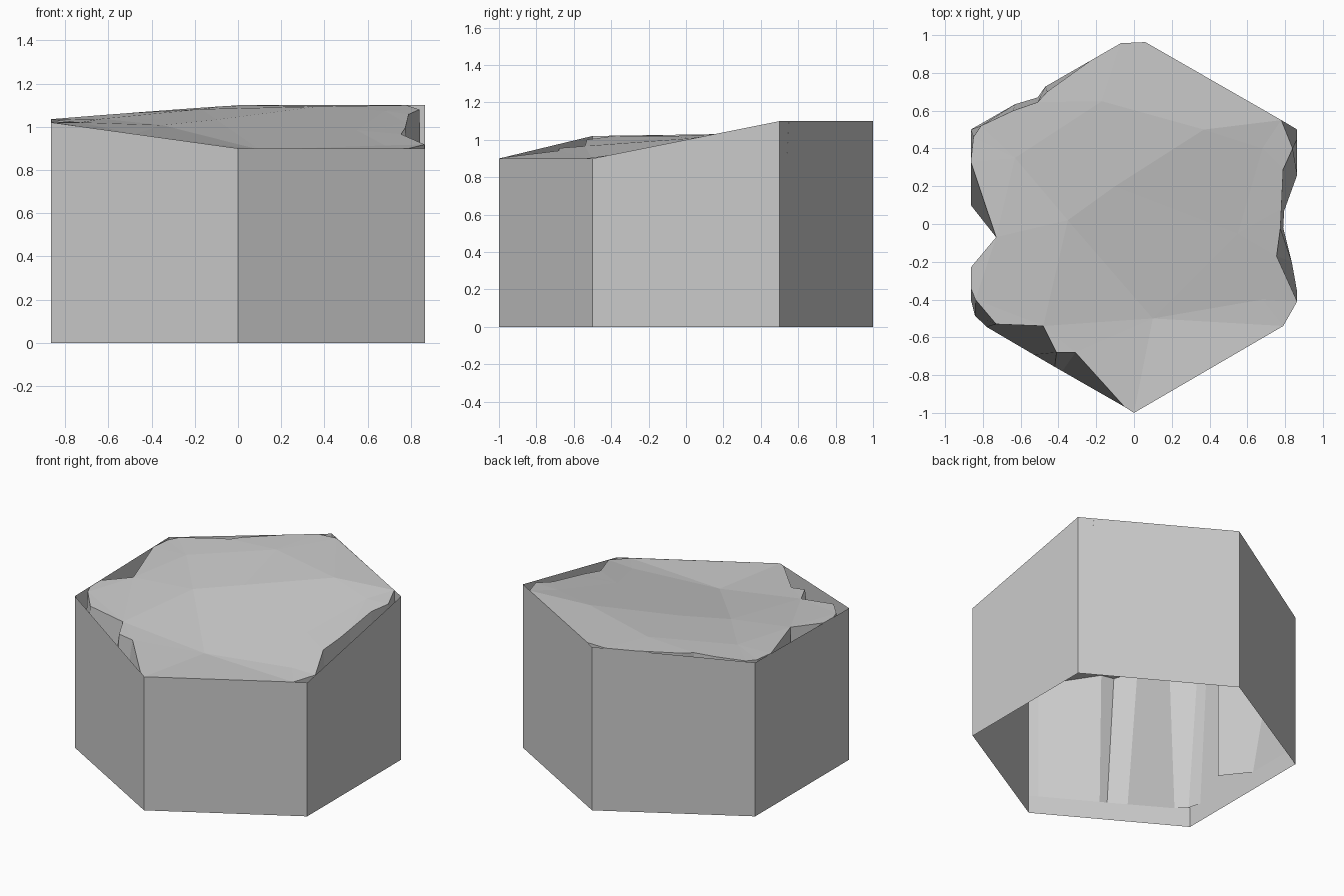
import bpy
import math
from mathutils import Vector
from mathutils.geometry import delaunay_2d_cdt

if "Cube" in bpy.data.objects:
    bpy.data.objects.remove(bpy.data.objects["Cube"])


def add_mesh(name, verts, faces):
    mesh = bpy.data.meshes.new(name)
    mesh.from_pydata(verts, [], faces)
    mesh.update()
    obj = bpy.data.objects.new(name, mesh)
    bpy.context.collection.objects.link(obj)
    return obj


def ground_height(x, y):
    """Ramp rising to the back, levelling out toward the left side."""
    ramp = 1 + max(-0.1, min(0.1, 0.2 * y))
    t = max(0.0, -x / 0.866)
    return ramp * (1 - t) + (1.028 + 0.015 * y) * t


# Open hexagonal wall with a sloping upper rim
corners = [(math.cos(math.radians(a)), math.sin(math.radians(a))) for a in range(30, 390, 60)]
wall_verts = [(x, y, 0) for x, y in corners] + [(x, y, ground_height(x, y)) for x, y in corners]
add_mesh("hex_wall", wall_verts, [(i, (i + 1) % 6, (i + 1) % 6 + 6, i + 6) for i in range(6)])

# Rocky ground rim: x, y on top, then x, y of the foot below when it differs
rim = [
    (0, -1), (.79, -.54), (.864, -.41, .864, -.36), (.755, -.17, .835, -.2),
    (.775, -.02, .79, -.02), (.78, .08, .795, .07), (.79, .29, .864, .26),
    (.84, .4, .864, .45), (.78, .55, .864, .5),
    (.06, .963), (-.07, .957),
    (-.23, .865), (-.46, .7, -.47, .727), (-.51, .645, -.51, .67),
    (-.64, .6, -.63, .634), (-.81, .52, -.864, .5), (-.85, .46, -.864, .48),
    (-.864, .33, -.864, .1), (-.73, -.07), (-.864, -.23), (-.864, -.34, -.864, -.4),
    (-.84, -.4, -.842, -.485), (-.73, -.53, -.78, -.545), (-.48, -.54, -.53, -.692),
    (-.41, -.68, -.42, -.756), (-.31, -.68, -.38, -.779), (-.05, -.968),
]
inner = [(-.35, .02), (.1, -.5), (.55, -.05), (-.63, .35), (-.17, .65),
         (.37, .5), (.68, .4), (.68, -.4), (-.1, .2)]

# Triangulated top surface
n = len(rim)
points = [Vector(p[:2]) for p in rim] + [Vector(p) for p in inner]
edges = [(i, (i + 1) % n) for i in range(n)]
flat, _, tris, origin, _, _ = delaunay_2d_cdt(points, edges, [], 1, 1e-5)
verts = []
index = {}
for k, (p, src) in enumerate(zip(flat, origin)):
    dip = 0.006 if src and src[0] >= n else 0.0
    verts.append((p.x, p.y, ground_height(p.x, p.y) - dip))
    for s in src:
        index[s] = k

# Rock sides dropping inside the wall
foot = len(verts)
verts += [(p[-2], p[-1], 0.12) for p in rim]
faces = [tuple(t) for t in tris]
faces += [(index[j], index[i], foot + i, foot + j) for i, j in edges]
add_mesh("rocky_ground", verts, faces)
